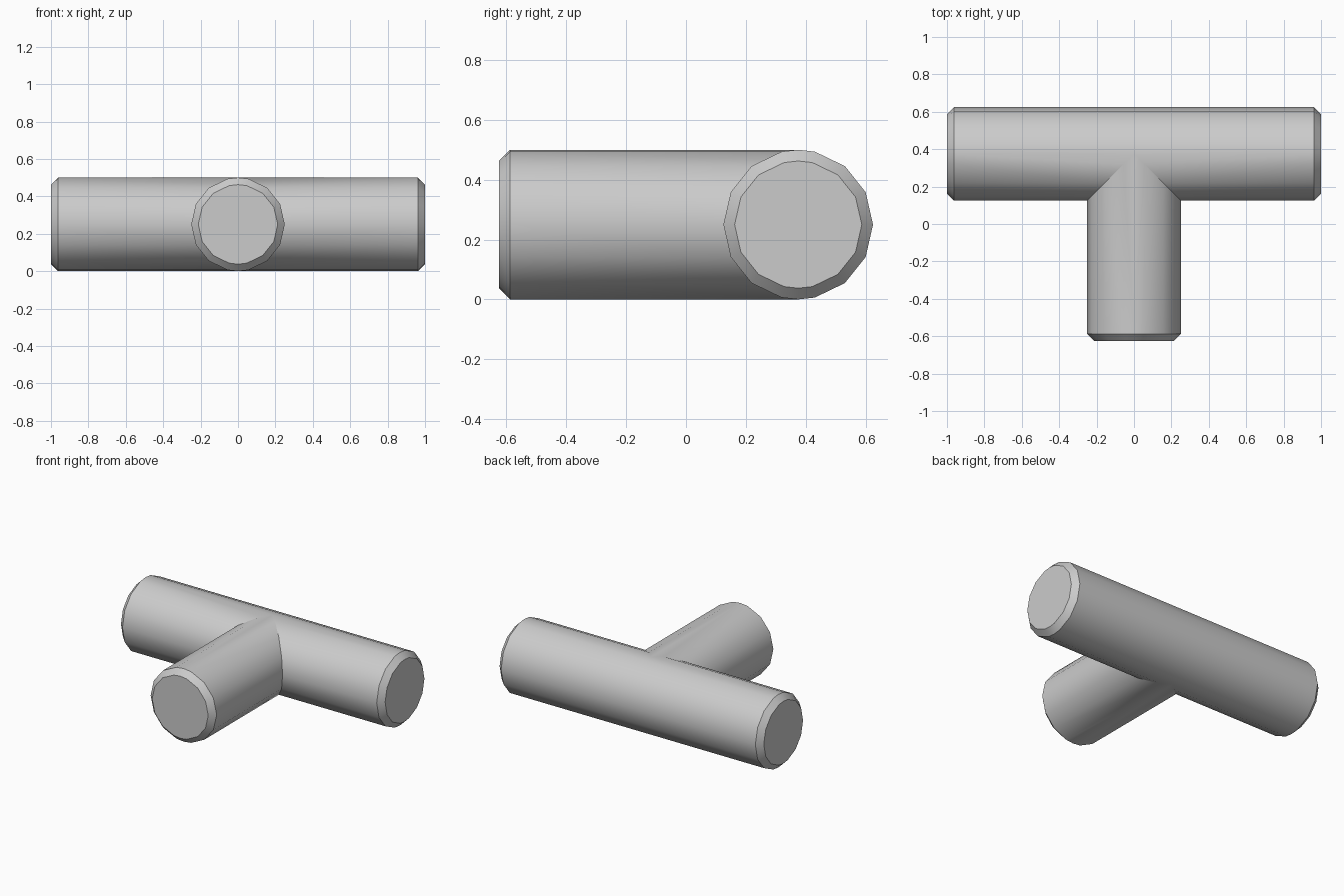
import bpy, bmesh
from math import sin, cos, pi

if "Cube" in bpy.data.objects:
    bpy.data.objects.remove(bpy.data.objects["Cube"])

R, C = 0.25, 0.0375      # pipe radius, end chamfer
Y, Z = 0.375, 0.25       # run axis position
FRONT = -0.625           # branch end

# Half profile: 14-gon spacing plus a point at the very top and bottom
step = 2 * pi / 14
angles = [-pi / 2] + [i * step for i in range(-3, 4)] + [pi / 2]
half = [(max(cos(a), 0) if abs(a) < 1.57 else 0.0, sin(a)) for a in angles]

bm = bmesh.new()


def row(fn, r=R):
    return [bm.verts.new(fn(u * r, Z + h * r)) for u, h in half]


def strip(*rows):
    for a, b in zip(rows, rows[1:]):
        for i in range(len(a) - 1):
            bm.faces.new((a[i], a[i + 1], b[i + 1], b[i]))


def cap(a, b):
    bm.faces.new(a + b[-2:0:-1])


branch_tips = []
for s in (-1, 1):
    # Run: back half passes straight through, front half stops at the mitre
    back_tip = row(lambda u, z: (s, Y + u, z), R - C)
    front_tip = row(lambda u, z: (s, Y - u, z), R - C)
    strip(row(lambda u, z: (0, Y + u, z)),
          row(lambda u, z: (s * (1 - C), Y + u, z)), back_tip)
    strip(row(lambda u, z: (s * u, Y - u, z)),
          row(lambda u, z: (s * (1 - C), Y - u, z)), front_tip)
    cap(back_tip, front_tip)
    # Branch half
    tip = row(lambda u, z: (s * u, FRONT, z), R - C)
    strip(row(lambda u, z: (s * u, Y - u, z)),
          row(lambda u, z: (s * u, FRONT + C, z)), tip)
    branch_tips.append(tip)
cap(*branch_tips)

bmesh.ops.remove_doubles(bm, verts=bm.verts, dist=1e-5)
bmesh.ops.recalc_face_normals(bm, faces=bm.faces)

mesh = bpy.data.meshes.new("tee_pipe")
bm.to_mesh(mesh)
bm.free()
tee = bpy.data.objects.new("tee_pipe", mesh)
bpy.context.collection.objects.link(tee)
bpy.context.view_layer.objects.active = tee
tee.select_set(True)
bpy.ops.object.shade_smooth_by_angle(angle=pi / 6)
